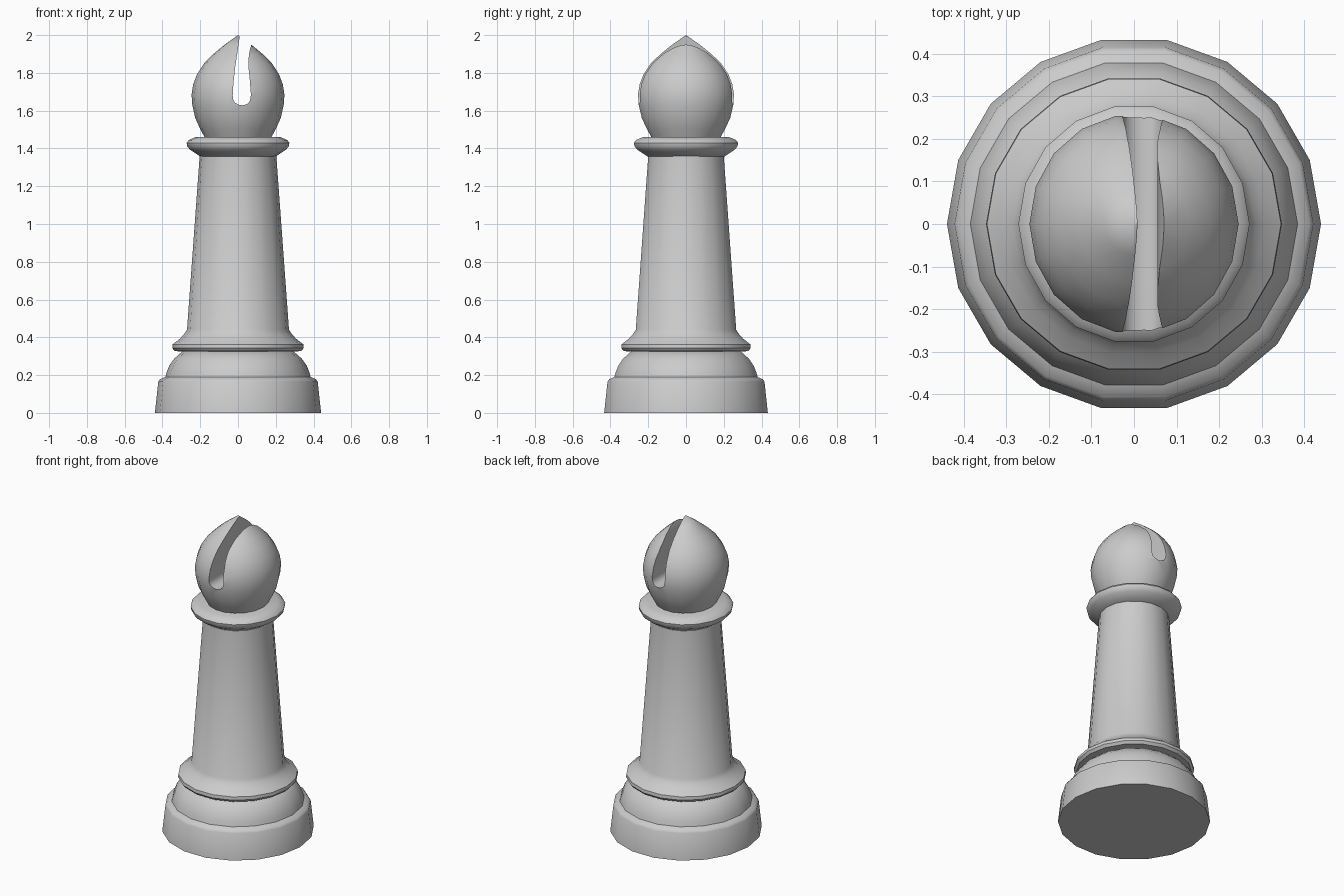
import bpy, bmesh, math

if "Cube" in bpy.data.objects:
    bpy.data.objects.remove(bpy.data.objects["Cube"])

SIDES = 18


def new_object(name, bm):
    bmesh.ops.recalc_face_normals(bm, faces=bm.faces)
    mesh = bpy.data.meshes.new(name)
    bm.to_mesh(mesh)
    bm.free()
    obj = bpy.data.objects.new(name, mesh)
    bpy.context.collection.objects.link(obj)
    return obj


def lathe(name, profile, y_scale=1.0):
    """Closed turned solid from (radius, z) points; radius 0 makes a pole."""
    bm = bmesh.new()
    rings = []
    for r, z in profile:
        n = 1 if r == 0 else SIDES
        rings.append([bm.verts.new((r * math.cos(2 * math.pi * i / SIDES),
                                    r * y_scale * math.sin(2 * math.pi * i / SIDES), z))
                      for i in range(n)])
    for a, b in zip(rings, rings[1:]):
        for i in range(SIDES):
            j = (i + 1) % SIDES
            if len(b) == 1:
                bm.faces.new((a[i], a[j], b[0]))
            else:
                bm.faces.new((a[i], a[j], b[j], b[i]))
    for ring, end in ((rings[0], True), (rings[-1], False)):
        if len(ring) > 1:
            bm.faces.new(ring[::-1] if end else ring)
    return new_object(name, bm)


def smooth(obj, angle):
    bpy.ops.object.select_all(action='DESELECT')
    obj.select_set(True)
    bpy.context.view_layer.objects.active = obj
    bpy.ops.object.shade_smooth_by_angle(angle=math.radians(angle))


# Stepped, domed base
base = lathe("base", [(0.44, 0), (0.422, 0.165), (0.413, 0.178), (0.385, 0.19),
                      (0.378, 0.215), (0.364, 0.25), (0.338, 0.287), (0.295, 0.325)])

# Lower ring flowing into the tapered shaft
shaft = lathe("shaft", [(0.295, 0.325), (0.335, 0.327), (0.348, 0.343), (0.346, 0.363),
                        (0.307, 0.393), (0.287, 0.415), (0.27, 0.44), (0.203, 1.36)])

# Collar under the head
collar = lathe("collar", [(0.2, 1.357), (0.255, 1.394), (0.269, 1.412), (0.272, 1.43),
                          (0.26, 1.445), (0.225, 1.46)], 1.03)

# Pointed head
head = lathe("head", [(0.172, 1.45), (0.2, 1.503), (0.226, 1.56), (0.242, 1.63),
                      (0.246, 1.685), (0.237, 1.74), (0.217, 1.793), (0.18, 1.85),
                      (0.13, 1.9), (0.07, 1.95), (0, 2.0)], 1.05)

# Curved slot cut through the head from front to back
outline = [(0.012, 2.06), (0.007, 1.98), (-0.003, 1.91), (-0.015, 1.83), (-0.024, 1.75),
           (-0.028, 1.68), (-0.026, 1.66), (-0.016, 1.642), (0.002, 1.632), (0.024, 1.628),
           (0.045, 1.633), (0.06, 1.645), (0.067, 1.665), (0.068, 1.69), (0.061, 1.78),
           (0.055, 1.83), (0.055, 1.87), (0.06, 1.91), (0.072, 1.955), (0.1, 2.06)]
bm = bmesh.new()
face = bm.faces.new([bm.verts.new((x, -0.5, z)) for x, z in outline])
ext = bmesh.ops.extrude_face_region(bm, geom=[face])
bmesh.ops.translate(bm, vec=(0, 1, 0),
                    verts=[v for v in ext["geom"] if isinstance(v, bmesh.types.BMVert)])
cutter = new_object("slot_cutter", bm)
cutter.hide_render = True

cut = head.modifiers.new("slot", 'BOOLEAN')
cut.operation = 'DIFFERENCE'
cut.solver = 'EXACT'
cut.object = cutter
bpy.context.view_layer.objects.active = head
bpy.ops.object.modifier_apply(modifier=cut.name)
bpy.data.objects.remove(cutter)

for part in (base, shaft, collar, head):
    smooth(part, 42)
